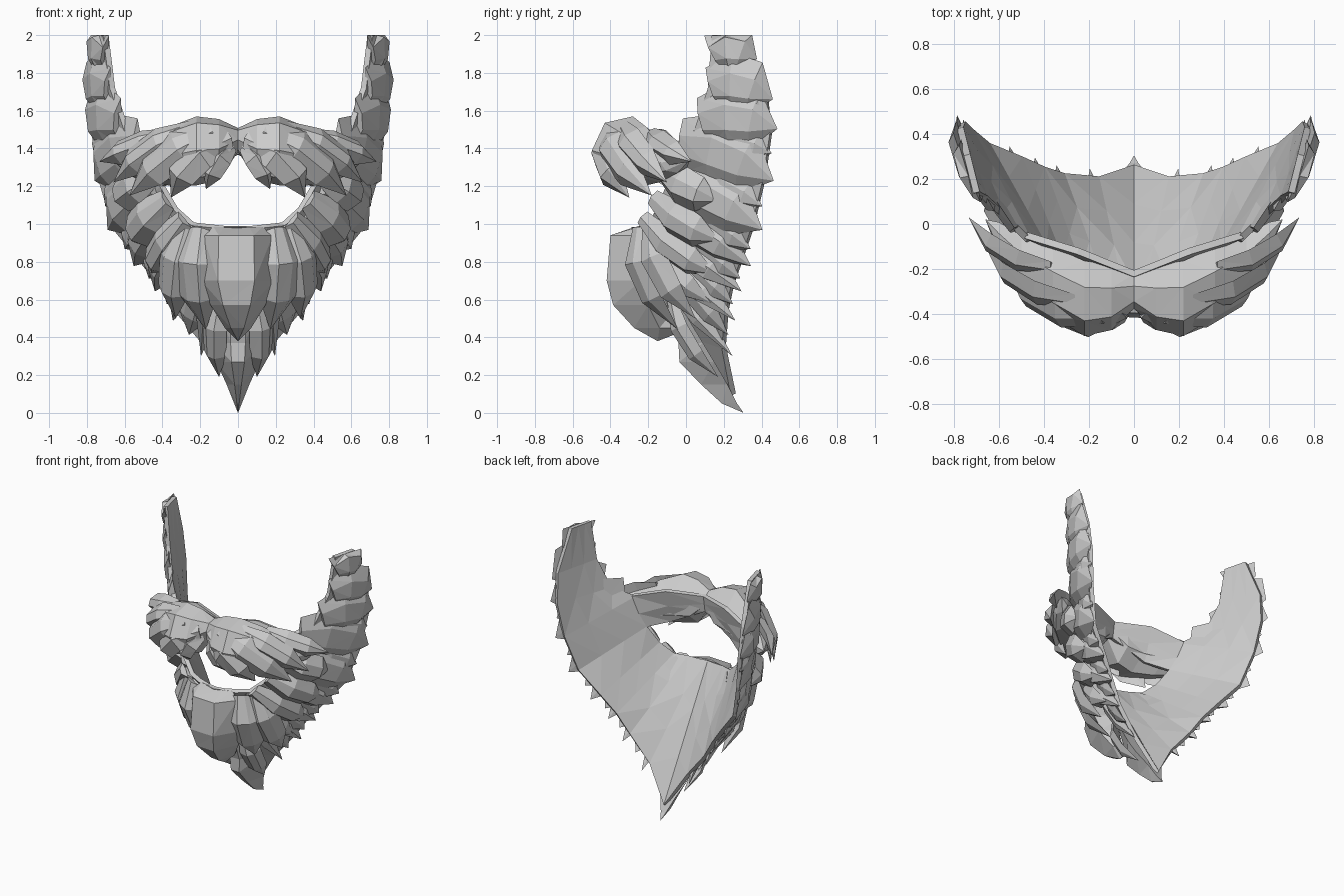
import bpy, bmesh, math
from mathutils import Vector as V

if "Cube" in bpy.data.objects:
    bpy.data.objects.remove(bpy.data.objects["Cube"])

# Half outline: front edge and rear/bottom edge, from temple to chin tip
FRONT = [(.70, .14, 2), (.665, .12, 1.72), (.59, .05, 1.5), (.47, -.07, 1.42), (.40, -.1, 1.2),
         (.33, -.15, 1.08), (.24, -.2, 1.0), (.15, -.24, .99), (.06, -.26, .98), (0, -.27, .98)]
BACK = [(.745, .32, 2), (.78, .45, 1.7), (.775, .48, 1.48), (.745, .45, 1.22), (.67, .385, .96),
        (.52, .325, .78), (.42, .28, .65), (.33, .25, .5), (.17, .235, .3), (0, .29, .03)]


def make(name, verts, faces, mirror=True, solid=0):
    bm = bmesh.new()
    vs = [bm.verts.new((v[0], v[1], min(2, max(0, v[2])))) for v in verts]
    for f in faces:
        bm.faces.new([vs[i] for i in f])
    bmesh.ops.recalc_face_normals(bm, faces=bm.faces)
    bmesh.ops.triangulate(bm, faces=[f for f in bm.faces if len(f.verts) > 3])
    me = bpy.data.meshes.new(name)
    bm.to_mesh(me)
    bm.free()
    ob = bpy.data.objects.new(name, me)
    bpy.context.collection.objects.link(ob)
    if mirror:
        m = ob.modifiers.new("Mirror", 'MIRROR')
        m.use_clip = True
    if solid:
        s = ob.modifiers.new("Solid", 'SOLIDIFY')
        s.thickness = solid
        s.offset = 0
    return ob


def loft(name, rings, tip, mirror=True):
    n = len(rings[0])
    verts = [p for r in rings for p in r] + [tip]
    faces = [tuple(range(n))]
    for i in range(len(rings) - 1):
        for k in range(n):
            a, b = i * n + k, i * n + (k + 1) % n
            faces.append((a, b, b + n, a + n))
    last = (len(rings) - 1) * n
    faces += [(last + k, last + (k + 1) % n, len(verts) - 1) for k in range(n)]
    return make(name, verts, faces, mirror)


def grid(name, rows, solid):
    n = len(rows[0])
    faces = [(i * n + k, i * n + k + 1, (i + 1) * n + k + 1, (i + 1) * n + k)
             for i in range(len(rows) - 1) for k in range(n - 1)]
    return make(name, [p for r in rows for p in r], faces, True, solid)


SECTION = [(-1, 0), (-.4, .85), (.3, 1), (1, .05), (0, -.1)]


def lock(name, a, b, c, width, thick, out, shape=(.55, 1, .9), mirror=True):
    """Faceted pointed strand along the curve a-b-c."""
    a, b, c, out = V(a), V(b), V(c), V(out).normalized()
    rings = []
    for t, w in zip((0, .36, .7), shape):
        p = a * (1 - t) ** 2 + b * 2 * t * (1 - t) + c * t * t
        tan = ((b - a) * (1 - t) + (c - b) * t).normalized()
        side = tan.cross(out).normalized()
        nrm = side.cross(tan)
        rings.append([p + side * u * width * w + nrm * v * thick * w for u, v in SECTION])
    return loft(name, rings, c, mirror)


def station(t):
    i = min(int(t), len(FRONT) - 2)
    f = t - i
    F = V(FRONT[i]).lerp(V(FRONT[i + 1]), f)
    B = V(BACK[i]).lerp(V(BACK[i + 1]), f)
    along = V(FRONT[i + 1]) + V(BACK[i + 1]) - V(FRONT[i]) - V(BACK[i])
    n = (B - F).cross(along).normalized()
    return F, B, n if n.x - n.y > 0 else -n


# Thin inner shell (stops short of the lock tips) and upper lip backing
grid("beard_shell", [[V(f).lerp(V(b), k * .31) for k in range(4)] for f, b in zip(FRONT, BACK)], .03)
grid("lip_backing", [[(.48, -.05, 1.43), (.44, -.07, 1.3), (.40, -.1, 1.2)],
                     [(.25, -.12, 1.5), (.25, -.15, 1.38), (.25, -.19, 1.25)],
                     [(0, -.22, 1.49), (0, -.23, 1.43), (0, -.24, 1.37)]], .03)

# Sideburn, cheek and jaw locks running from the front edge to the rear edge
for i, (t, w, th, drop) in enumerate([(.35, .17, .055, .02), (1.0, .18, .065, .04), (1.8, .2, .075, .02),
                                      (2.85, .22, .075, .03), (3.85, .19, .085, .03), (4.85, .14, .1, .03),
                                      (5.9, .115, .11, .02), (6.95, .10, .11, .02), (7.9, .075, .09, .02)]):
    F, B, n = station(t)
    tip = B + V((.01, .01, -drop))
    lock(f"edge_lock_{i}", F + (B - F) * .08, F.lerp(B, .55) + n * .03 + V((0, 0, .07)), tip,
         w, th, n, (.65, .95, .85))

# Small in-between tufts that break up the rear edge
for i, t in enumerate([1.35, 2.3, 3.4, 4.4, 5.4, 6.4, 7.4]):
    F, B, n = station(t)
    lock(f"edge_tuft_{i}", F.lerp(B, .3), F.lerp(B, .7) + n * .02, F.lerp(B, .96) + V((0, 0, -.03)), .1, .05, n)

# Second layer of locks over the cheeks and jaw
for i, (t, s, e, w) in enumerate([(3.7, .0, .6, .11), (4.6, -.04, .72, .11), (5.7, -.04, .8, .1),
                                  (6.8, .1, .84, .09)]):
    F, B, n = station(t)
    lock(f"cheek_lock_{i}", F.lerp(B, s) + n * .03, F.lerp(B, (s + e) / 2) + n * .13,
         F.lerp(B, e) + n * .06, w, .07, n)

# Locks beside the chin
lock("chin_side_lock", (.2, -.24, .97), (.26, -.31, .75), (.17, -.04, .44), .12, .07, (.4, -1, 0))
lock("jaw_lock", (.27, -.19, 1), (.37, -.2, .75), (.33, .05, .5), .11, .07, (.6, -1, 0))


# Central chin tuft, backed onto the shell
def back(z):
    return -.3 + .6 * (1 - z)


loft("chin_tuft", [[(-w, yb, z), (-w * .55, yf, z), (w * .45, yf - .01, z), (w, yb, z), (0, back(z), z)]
                   for z, w, yf, yb in [(.985, .13, -.26, -.25), (.94, .185, -.39, -.27), (.7, .195, -.41, -.24),
                                        (.57, .145, -.375, -.2), (.45, .07, -.265, -.14)]],
     (0, -.15, .38), False)

# Pointed beard tip
loft("beard_tip", [[(-w, yb, z), (-w * .3, yf, z), (w * .3, yf, z), (w, yb, z)]
                   for z, w, yf, yb in [(.6, .12, -.12, -.05), (.37, .13, -.04, .09), (.27, .115, -.035, .15),
                                        (.15, .06, .08, .22), (.05, .02, .19, .27)]],
     (0, .305, 0), False)
lock("tip_side_lock", (.1, -.07, .6), (.15, -.05, .4), (.1, .17, .19), .075, .05, (.5, -1, 0))

# Moustache body: one lobe, mirrored
rings = []
for x, z0, z1, y0, y1 in [(.0, 1.38, 1.51, -.37, -.22), (.1, 1.23, 1.56, -.46, -.18),
                          (.22, 1.2, 1.575, -.485, -.16), (.36, 1.2, 1.52, -.4, -.1),
                          (.5, 1.22, 1.43, -.27, -.05), (.6, 1.27, 1.38, -.13, .01)]:
    rings.append([(x, (y0 + y1) / 2 + (y1 - y0) * .54 * math.cos(a), (z0 + z1) / 2 + (z1 - z0) * .5 * math.sin(a))
                  for a in [math.radians(25 + 360 * k / 7) for k in range(7)]])
loft("moustache_body", rings, (.66, .02, 1.34))

# Moustache strands fanning out from the centre
for i, (a, b, c, w) in enumerate([
        ((.04, -.36, 1.4), (.12, -.45, 1.34), (.17, -.36, 1.185), .07),
        ((.05, -.38, 1.45), (.3, -.5, 1.38), (.355, -.3, 1.14), .11),
        ((.14, -.4, 1.49), (.38, -.43, 1.4), (.575, -.18, 1.15), .11),
        ((.25, -.33, 1.5), (.48, -.3, 1.42), (.66, -.1, 1.22), .09),
        ((.36, -.18, 1.47), (.55, -.15, 1.41), (.735, .03, 1.33), .075)]):
    lock(f"moustache_strand_{i}", a, b, c, w, .07, (.45, -1, .25))
